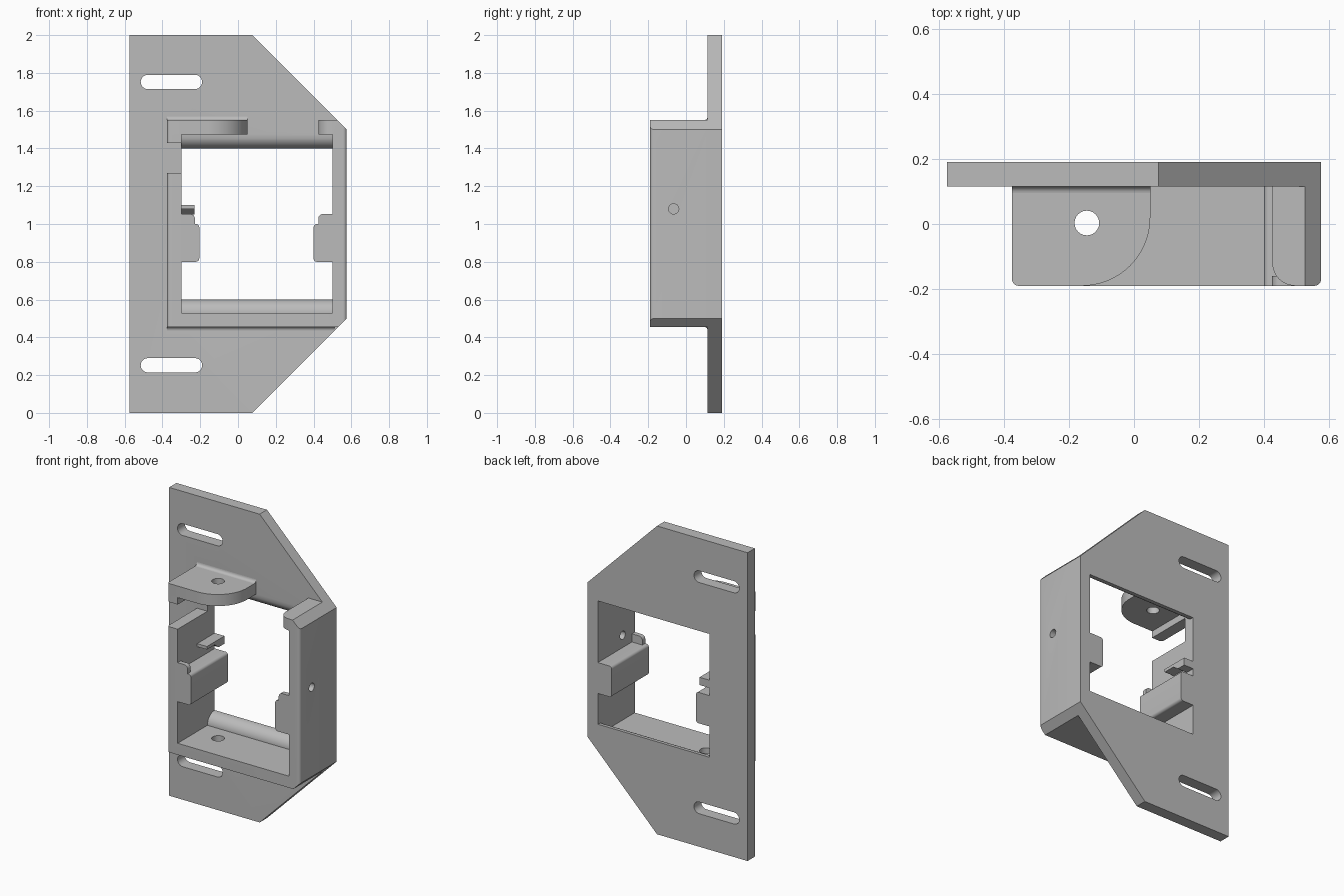
import bpy, bmesh
from math import sin, cos, radians
from mathutils import Vector

if "Cube" in bpy.data.objects:
    bpy.data.objects.remove(bpy.data.objects["Cube"], do_unlink=True)

grey = bpy.data.materials.new("plain grey")
grey.use_nodes = True
grey.diffuse_color = (0.5, 0.5, 0.5, 1)
grey.node_tree.nodes["Principled BSDF"].inputs["Base Color"].default_value = (0.5, 0.5, 0.5, 1)

FRONT, PLATE, BACK = -0.19, 0.115, 0.19   # depth levels


def arc(cx, cy, r, start, end, steps=12):
    angles = [radians(start + (end - start) * i / steps) for i in range(steps + 1)]
    return [(cx + r * cos(a), cy + r * sin(a)) for a in angles]


def prism(name, pts, axis, lo, hi, rounds=()):
    """Extrude a 2D outline along an axis; rounds = (radius, test on edge midpoint and direction)."""
    place = {"x": lambda p, d: (d, p[0], p[1]),
             "y": lambda p, d: (p[0], d, p[1]),
             "z": lambda p, d: (p[0], p[1], d)}[axis]
    bm = bmesh.new()
    face = bm.faces.new([bm.verts.new(place(p, lo)) for p in pts])
    new = bmesh.ops.extrude_face_region(bm, geom=[face])["geom"]
    shift = Vector(place((0, 0), hi - lo))
    bmesh.ops.translate(bm, vec=shift, verts=[v for v in new if isinstance(v, bmesh.types.BMVert)])
    bmesh.ops.recalc_face_normals(bm, faces=bm.faces)
    for radius, test in rounds:
        edges = [e for e in bm.edges
                 if test((e.verts[0].co + e.verts[1].co) / 2, e.verts[1].co - e.verts[0].co)]
        bmesh.ops.bevel(bm, geom=edges, offset=radius, segments=6, profile=0.5, affect="EDGES")
    mesh = bpy.data.meshes.new(name)
    bm.to_mesh(mesh)
    bm.free()
    mesh.materials.append(grey)
    obj = bpy.data.objects.new(name, mesh)
    bpy.context.collection.objects.link(obj)
    return obj


def box(name, x, y, z, rounds=()):
    return prism(name, [(x[0], z[0]), (x[1], z[0]), (x[1], z[1]), (x[0], z[1])], "y", *y, rounds)


def activate(obj):
    bpy.ops.object.select_all(action="DESELECT")
    obj.select_set(True)
    bpy.context.view_layer.objects.active = obj


def cut(obj, cutter):
    cutter.hide_render = True
    activate(obj)
    mod = obj.modifiers.new("cut", "BOOLEAN")
    mod.operation, mod.solver, mod.object = "DIFFERENCE", "EXACT", cutter
    bpy.ops.object.modifier_apply(modifier=mod.name)
    bpy.data.objects.remove(cutter, do_unlink=True)


def upright(d):
    return abs(d.z) > 0.01 and abs(d.x) + abs(d.y) < 0.001


def along_y(d):
    return abs(d.y) > 0.01 and abs(d.x) + abs(d.z) < 0.001


# Mounting plate with clipped corners
plate = prism("mounting_plate", [(-0.575, 0), (0.075, 0), (0.575, 0.5), (0.575, 1.5),
                                 (0.075, 2), (-0.575, 2)], "y", PLATE, BACK)

# Screw slots
for z in (0.252, 1.752):
    slot = arc(-0.228, z, 0.038, -90, 90) + arc(-0.477, z, 0.038, 90, 270)
    cut(plate, prism("slot_cutter", slot, "y", 0, 0.3))

# Window with rounded lead-in on its upper and lower edges
lower = [(0.25, 0.6)] + arc(0.185, 0.53, 0.07, 90, 180) + [(0.05, 0.53)]
upper = [(y, 2 - z) for y, z in reversed(lower)]
upper = [(y, z + 0.005 if z > 1.46 else z) for y, z in upper]
cut(plate, prism("window_cutter", lower + upper, "x", -0.3, 0.5))

# C-shaped frame: short left wall, floor, right wall and its top lip
frame = prism("frame", [(-0.375, 1.27), (-0.375, 0.455), (0.53, 0.455), (0.575, 0.5),
                        (0.575, 1.5), (0.525, 1.55), (0.425, 1.55), (0.425, 1.475),
                        (0.5, 1.475), (0.5, 0.53), (-0.3, 0.53), (-0.3, 1.27)],
              "y", FRONT, PLATE,
              [(0.02, lambda m, d: upright(d) and m.y < -0.18 and (m.x > 0.57 or m.x < -0.37)),
               (0.07, lambda m, d: upright(d) and m.y < -0.18 and abs(m.x - 0.425) < 0.001)])
cut(frame, prism("side_hole_cutter", arc(-0.065, 1.08, 0.027, 0, 345, 23), "x", 0.45, 0.65))

# Top tab with one large rounded corner, and the wall stub under it
tab = prism("top_tab", [(0.05, PLATE), (-0.375, PLATE)] + arc(-0.355, -0.17, 0.02, 180, 270, 5)
            + arc(-0.16, 0.02, 0.21, -90, 0, 20), "z", 1.475, 1.55)
stub = box("wall_stub", (-0.375, -0.3), (FRONT, PLATE), (1.43, 1.475),
           [(0.02, lambda m, d: upright(d) and m.y < -0.18 and m.x < -0.37)])

# Screw holes through the tab and the floor
for obj, z in ((tab, 1.51), (frame, 0.49)):
    cut(obj, prism("screw_hole_cutter", arc(-0.145, 0.003, 0.038, 0, 345, 23), "z", z - 0.1, z + 0.1))

# Retaining clips on both walls, with a small tooth at the front
parts = [plate, frame, tab, stub]
for side, wall, tip, tooth in (("left", 0.5, 0.4, 0.425), ("right", -0.3, -0.205, -0.228)):
    parts.append(box(side + "_clip", sorted((wall, tip)), (FRONT, BACK), (0.8, 1.0),
                     [(0.018, lambda m, d: along_y(d) and abs(m.x - tip) < 0.001)]))
    parts.append(box(side + "_clip_tooth", sorted((wall, tooth)), (FRONT, -0.16), (1.0, 1.053),
                     [(0.025, lambda m, d: along_y(d) and abs(m.x - tooth) < 0.001 and m.z > 1.04)]))

# Hooked ledge above the right clip
parts.append(prism("hook_ledge", [(0.01, 1.1), (0.01, 1.08), (0.09, 1.08), (0.13, 1.05),
                                  (BACK, 1.05), (BACK, 1.1)], "x", -0.3, -0.23))

# Small fillets where the frame meets the plate
for name, z, way, right in (("lower_fillet", 0.455, -1, 0.53), ("upper_fillet", 1.55, 1, 0.05)):
    curve = [(y, z + way * h) for y, h in arc(PLATE - 0.02, 0.02, 0.02, -90, 0, 6)]
    parts.append(prism(name, curve + [(PLATE, z)], "x", -0.375, right - 0.02 * (way < 0)))

for obj in parts:
    activate(obj)
    bpy.ops.object.shade_smooth_by_angle(angle=radians(30))
